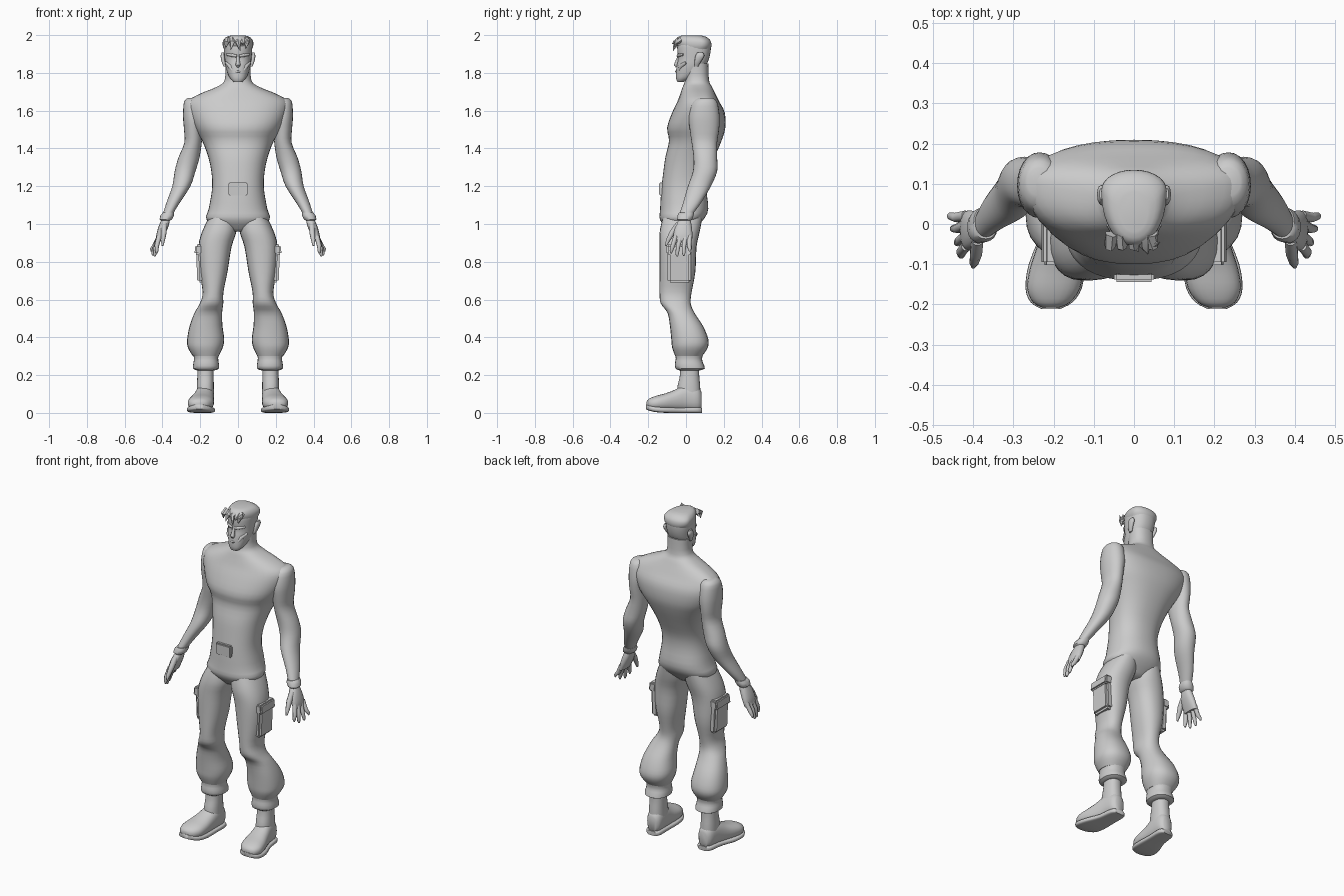
import bpy, bmesh, math
from mathutils import Vector


def finish(name, bm, mirror=False, angle=50):
    bmesh.ops.recalc_face_normals(bm, faces=bm.faces)
    me = bpy.data.meshes.new(name)
    bm.to_mesh(me)
    bm.free()
    ob = bpy.data.objects.new(name, me)
    bpy.context.collection.objects.link(ob)
    bpy.ops.object.select_all(action='DESELECT')
    ob.select_set(True)
    bpy.context.view_layer.objects.active = ob
    bpy.ops.object.shade_smooth_by_angle(angle=math.radians(angle))
    if mirror:
        ob.modifiers.new("mirror", 'MIRROR').use_mirror_merge = False
    return ob


def smooth_rows(rows, steps):
    # Catmull-Rom interpolation between the given section rows
    out = []
    for i in range(len(rows) - 1):
        a, b = rows[max(i - 1, 0)], rows[i]
        c, d = rows[i + 1], rows[min(i + 2, len(rows) - 1)]
        for k in range(steps):
            t = k / steps
            out.append([0.5 * (2 * q + (r - p) * t + (2 * p - 5 * q + 4 * r - s) * t * t
                               + (3 * q - p - 3 * r + s) * t ** 3)
                        for p, q, r, s in zip(a, b, c, d)])
    out.append(rows[-1])
    return out


def loft(name, rows, mirror=False, steps=3, n=24, power=2.3, along_y=False):
    # row: height, centre x, half width, front, back [, position of widest point]
    rows = [list(r) if len(r) == 6 else list(r) + [(r[3] + r[4]) / 2] for r in rows]
    bm, rings = bmesh.new(), []
    e = 2 / power
    for h, cx, hw, f, b, m in smooth_rows(rows, steps):
        ring = []
        for i in range(n):
            t = 2 * math.pi * i / n
            c, s = math.cos(t), math.sin(t)
            x = cx + hw * math.copysign(abs(c) ** e, c)
            v = m + ((b - m) if s > 0 else (f - m)) * math.copysign(abs(s) ** e, s) * (1 if s > 0 else -1)
            ring.append(bm.verts.new((x, h, v) if along_y else (x, v, h)))
        rings.append(ring)
    for r0, r1 in zip(rings, rings[1:]):
        for i in range(n):
            bm.faces.new((r0[i], r0[(i + 1) % n], r1[(i + 1) % n], r1[i]))
    bm.faces.new(rings[0])
    bm.faces.new(rings[-1])
    return finish(name, bm, mirror)


def tubes(name, paths, mirror=False, n=8):
    # each path is a list of (x, y, z, radius)
    bm = bmesh.new()
    for path in paths:
        pts = [Vector(p[:3]) for p in path]
        rings = []
        for i, p in enumerate(pts):
            d = (pts[min(i + 1, len(pts) - 1)] - pts[max(i - 1, 0)]).normalized()
            u = d.cross(Vector((0.3, 1, 0.1))).normalized()
            w = d.cross(u)
            rings.append([bm.verts.new(p + path[i][3] * (u * math.cos(2 * math.pi * k / n)
                                                         + w * math.sin(2 * math.pi * k / n)))
                          for k in range(n)])
        for r0, r1 in zip(rings, rings[1:]):
            for k in range(n):
                bm.faces.new((r0[k], r0[(k + 1) % n], r1[(k + 1) % n], r1[k]))
        bm.faces.new(rings[0])
        bm.faces.new(rings[-1])
    return finish(name, bm, mirror)


def block(name, centre, size, mirror=False, tilt=0, bevel=0.006):
    bm = bmesh.new()
    bmesh.ops.create_cube(bm, size=1)
    for v in bm.verts:
        x, y, z = (v.co[i] * size[i] for i in range(3))
        v.co = Vector((x + z * tilt, y, z)) + Vector(centre)
    bmesh.ops.bevel(bm, geom=bm.edges[:], offset=bevel, segments=2, affect='EDGES')
    return finish(name, bm, mirror, 35)


# torso from hips to neck
loft("torso", [
    (0.96, 0, .06, -.09, .03, -.03), (1.02, 0, .165, -.137, .09, -.02), (1.08, 0, .155, -.137, .118, -.01),
    (1.18, 0, .138, -.131, .108, -.01), (1.26, 0, .139, -.122, .115, 0), (1.35, 0, .156, -.110, .15, .03),
    (1.44, 0, .19, -.09, .188, .07), (1.51, 0, .232, -.10, .208, .09), (1.59, 0, .265, -.073, .205, .10),
    (1.65, 0, .265, -.045, .175, .10), (1.69, 0, .20, -.03, .155, .09), (1.725, 0, .115, -.018, .138, .075),
    (1.76, 0, .071, -.005, .122, .06), (1.85, 0, .068, -.005, .118, .06)], n=36)
block("belt_buckle", (0, -.132, 1.185), (.10, .024, .07))

# head: chin to crown
loft("head", [
    (1.753, 0, .024, -.046, -.01), (1.77, 0, .041, -.052, .03), (1.80, 0, .056, -.053, .07, .02),
    (1.84, 0, .067, -.049, .105, .04), (1.875, 0, .071, -.042, .122, .05), (1.92, 0, .075, -.046, .131, .06),
    (1.955, 0, .074, -.042, .128, .06), (1.985, 0, .055, -.025, .10, .05)], n=28)
loft("hair", [
    (1.925, 0, .074, -.03, .130, .07), (1.945, 0, .081, -.048, .135, .08), (1.97, 0, .079, -.054, .130, .08),
    (1.99, 0, .062, -.042, .108, .06), (1.998, 0, .035, -.02, .08, .04)], n=28, power=2.1)
tubes("hair_spikes", [[(x, -.025, 1.975, .018), (x * 1.1, -.055, 1.962, .014), (x + d, y, z, .001)]
                      for x, d, y, z in ((-.055, -.01, -.045, 1.93), (-.028, -.01, -.064, 1.925), (0, .012, -.068, 1.915),
                                         (.025, .01, -.075, 1.955), (.042, .0, -.058, 1.93), (.045, .02, -.045, 1.99))], n=6)
tubes("nose", [[(0, -.036, 1.892, .007), (0, -.046, 1.865, .009), (0, -.051, 1.842, .014), (0, -.047, 1.832, .008)]])
tubes("brow", [[(.006, -.043, 1.889, .007), (.03, -.038, 1.893, .009), (.058, -.014, 1.897, .006)]], True)
tubes("cheek", [[(.022, -.041, 1.80, .006), (.042, -.028, 1.835, .013), (.062, .0, 1.855, .008)]], True)
tubes("lips", [[(-.022, -.045, 1.805, .003), (0, -.052, 1.807, .006), (.022, -.045, 1.805, .003)]])
loft("ear", [(1.835, .07, .006, .045, .065), (1.86, .077, .01, .045, .08), (1.89, .081, .011, .05, .097),
             (1.908, .08, .006, .06, .09)], True, n=12)

# arms: shoulder to wrist
loft("arm", [
    (1.668, .235, .03, .07, .14), (1.645, .235, .051, .035, .165), (1.57, .234, .057, .015, .178),
    (1.50, .237, .049, .02, .175), (1.43, .238, .046, .03, .165), (1.35, .260, .056, .04, .165),
    (1.28, .28, .055, .037, .165), (1.20, .30, .048, .01, .132), (1.11, .345, .035, -.016, .078),
    (1.05, .372, .026, -.035, .035), (1.02, .382, .022, -.038, .022)], True, power=2.1)
loft("wristband", [(1.06, .369, .030, -.037, .043), (1.045, .375, .036, -.045, .040),
                   (1.025, .382, .033, -.047, .032), (1.015, .384, .020, -.036, .020)], True, steps=1)

# hands
loft("palm", [(1.03, .38, .021, -.032, .022), (.99, .393, .026, -.057, .03), (.945, .409, .023, -.066, .034),
              (.91, .419, .015, -.062, .032)], True, n=16)
tubes("fingers", [[(.417, y0, .935, .014), (.430 + k * .004, (y0 + y1) / 2 - .004, .885, .0125), (x, y1, z + .012, .009),
                   (x + .001, y1, z, .004)]
                  for k, (y0, y1, x, z) in enumerate(((-.054, -.078, .430, .845), (-.028, -.047, .440, .828),
                                                      (-.002, -.012, .450, .832), (.02, .02, .458, .855)))], True)
tubes("thumb", [[(.39, -.04, 1.0, .016), (.393, -.072, .955, .016), (.398, -.095, .915, .012),
                 (.40, -.107, .885, .005)]], True)

# baggy trousers with gathered cuffs
loft("trouser_leg", [
    (1.06, .075, .065, -.115, .09), (.97, .096, .09, -.138, .075), (.88, .122, .088, -.14, .056),
    (.75, .130, .075, -.14, .05), (.64, .132, .055, -.14, .03), (.58, .140, .062, -.134, .025),
    (.53, .157, .073, -.098, .045), (.46, .169, .087, -.085, .09), (.39, .171, .098, -.078, .118),
    (.345, .173, .092, -.073, .115), (.30, .170, .068, -.057, .085)], True)
loft("trouser_cuff", [(.325, .17, .072, -.06, .095), (.29, .169, .064, -.054, .085), (.265, .169, .067, -.058, .09),
                      (.235, .169, .069, -.056, .10), (.225, .17, .046, -.035, .075)], True, steps=2)
block("cargo_pocket", (.196, -.035, .785), (.046, .125, .19), True, .04, .012)
block("pocket_flap", (.205, -.035, .865), (.046, .135, .055), True, -.12, .008)

# boots: shaft, foot and sole
loft("boot_shaft", [(.27, .172, .042, -.03, .07), (.20, .172, .043, -.032, .07), (.14, .173, .045, -.045, .075),
                    (.07, .173, .046, -.05, .078)], True)
loft("boot_foot", [
    (.082, .171, .026, .02, .11), (.06, .172, .044, .008, .14), (.0, .176, .05, .008, .15), (-.06, .185, .058, .008, .122),
    (-.11, .193, .066, .01, .103), (-.16, .20, .066, .012, .09), (-.195, .205, .046, .02, .075),
    (-.208, .207, .02, .03, .06)], True, along_y=True)
loft("boot_sole", [
    (.085, .171, .03, 0, .026), (.06, .172, .048, 0, .03), (-.02, .178, .054, 0, .028), (-.10, .192, .070, 0, .03),
    (-.16, .20, .070, .004, .034), (-.195, .205, .052, .012, .040), (-.212, .207, .022, .02, .046)],
     True, along_y=True, power=4)
